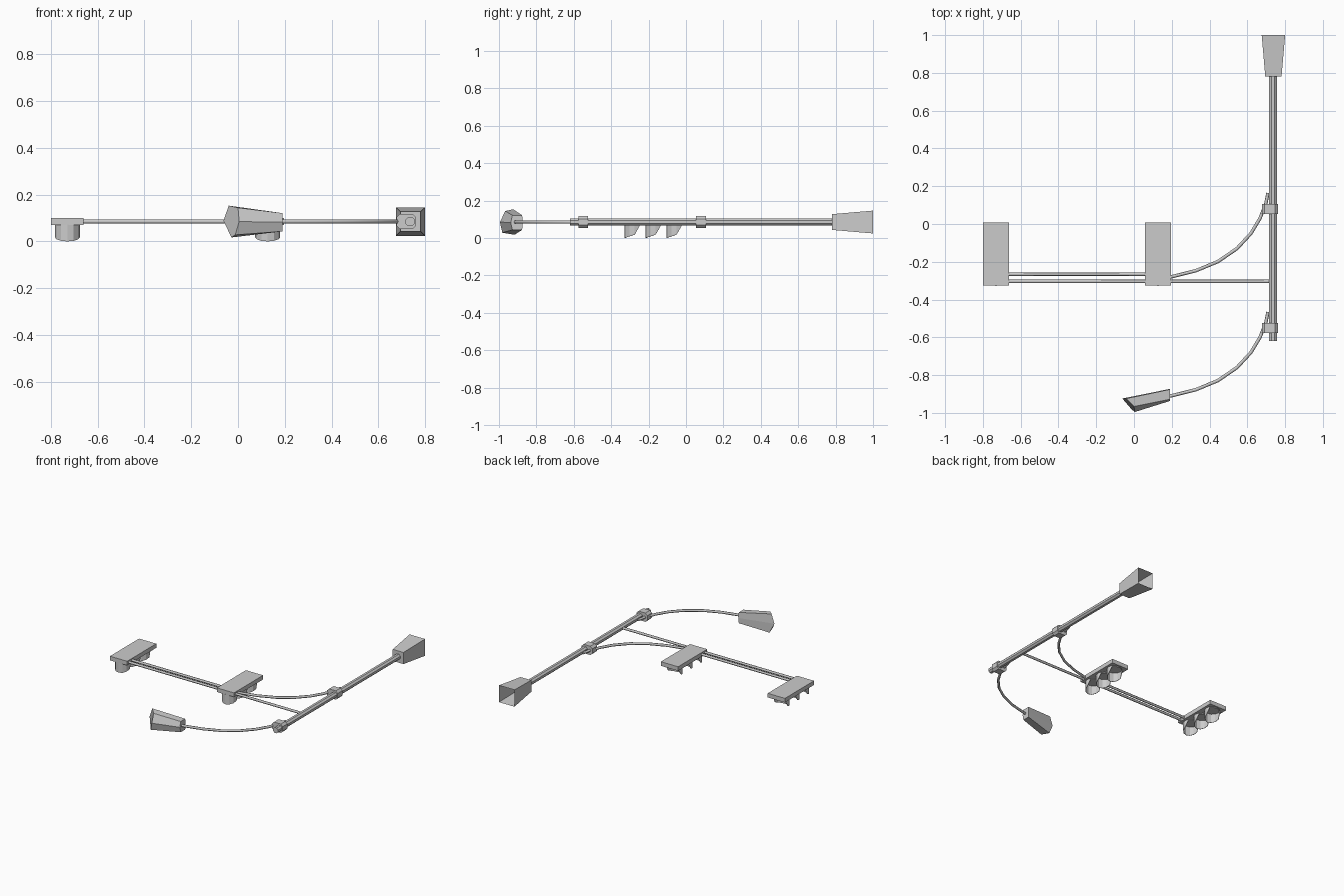
import bpy, bmesh, math

if "Cube" in bpy.data.objects:
    bpy.data.objects.remove(bpy.data.objects["Cube"])

ZC = 0.085      # common axis height of the lying assembly
PX = 0.736      # pole x


def add_mesh(name, verts, faces):
    me = bpy.data.meshes.new(name)
    me.from_pydata(verts, [], faces)
    bm = bmesh.new()
    bm.from_mesh(me)
    bmesh.ops.recalc_face_normals(bm, faces=bm.faces)
    bm.to_mesh(me)
    bm.free()
    ob = bpy.data.objects.new(name, me)
    bpy.context.collection.objects.link(ob)
    return ob


def loft(name, a, b, cap_a=True, cap_b=True):
    """Skin between two rings with the same point count."""
    n = len(a)
    faces = [(i, (i + 1) % n, n + (i + 1) % n, n + i) for i in range(n)]
    if cap_a:
        faces.append(tuple(range(n)))
    if cap_b:
        faces.append(tuple(range(n, 2 * n)))
    return add_mesh(name, a + b, faces)


def box(name, x0, x1, y0, y1, z0, z1):
    ring = [(x0, y0), (x1, y0), (x1, y1), (x0, y1)]
    return loft(name, [(x, y, z0) for x, y in ring], [(x, y, z1) for x, y in ring])


def ring_xz(cx, y, rx, rz, n, turn=0.0):
    return [(cx + rx * math.cos(turn + math.tau * i / n), y,
             ZC + rz * math.sin(turn + math.tau * i / n)) for i in range(n)]


def rod(name, pts, r):
    cu = bpy.data.curves.new(name, 'CURVE')
    cu.dimensions = '3D'
    cu.bevel_depth = r
    cu.bevel_resolution = 1
    cu.use_fill_caps = True
    sp = cu.splines.new('POLY')
    sp.points.add(len(pts) - 1)
    for p, (x, y) in zip(sp.points, pts):
        p.co = (x, y, ZC, 1)
    ob = bpy.data.objects.new(name, cu)
    bpy.context.collection.objects.link(ob)


# Pole with a flared square foot, open underneath
loft("pole", ring_xz(PX, -0.62, 0.022, 0.021, 8, math.pi / 8),
     ring_xz(PX, 0.80, 0.022, 0.021, 8, math.pi / 8))
q = math.sqrt(2)
loft("pole_foot", ring_xz(PX + .002, 0.78, 0.043 * q, 0.042 * q, 4, math.pi / 4),
     ring_xz(PX + .002, 1.0, 0.062 * q, 0.061 * q, 4, math.pi / 4), cap_b=False)

# Curved arms and the clamps that hold them
arc = [(.196, -.28), (.328, -.247), (.444, -.199), (.545, -.130), (.619, -.05),
       (.667, .03), (.698, .108), (.709, .164)]
for label, dy in (("signal", 0.0), ("lamp", -0.63)):
    rod(label + "_arm_curve", [(.13, -.29 + dy)] + [(x, y + dy) for x, y in arc], 0.009)
    oct_xz = [(.677, .068), (.692, .053), (.747, .053), (.762, .068),
              (.762, .102), (.747, .117), (.692, .117), (.677, .102)]
    loft(label + "_arm_clamp", [(x, .054 + dy, z) for x, z in oct_xz],
         [(x, .107 + dy, z) for x, z in oct_xz])

# Straight signal arms
rod("signal_arm_upper", [(-.73, -.304), (PX, -.304)], 0.009)
rod("signal_arm_lower", [(-.73, -.266), (.13, -.266)], 0.009)


# Hood over one lens: half tube with short tapering ends
def hood(name, cx, cy, r=0.052):
    rim, tip = [], []
    for deg in range(-120, 121, 30):
        a = math.radians(deg)
        x, y = cx + r * math.sin(a), cy - r * math.cos(a)
        z = 0.064 if abs(deg) > 100 else 0.018 - 0.018 * math.cos(a)
        rim.append((x, y, 0.072))
        tip.append((x, y, z))
    n = len(rim)
    ob = add_mesh(name, rim + tip, [(i, i + 1, n + i + 1, n + i) for i in range(n - 1)])
    m = ob.modifiers.new("wall", 'SOLIDIFY')
    m.thickness = 0.003
    m.offset = 0


# Signal heads: back box, three lenses and hoods
for s, cx in (("outer", -0.73), ("inner", 0.127)):
    box(s + "_signal_box", cx - .069, cx + .069, -.326, .008, .07, .10)
    for k in range(3):
        cy = -0.274 + 0.112 * k
        disc = [(math.cos(math.tau * i / 12), math.sin(math.tau * i / 12)) for i in range(12)]
        loft(f"{s}_signal_lens_{k + 1}",
             [(cx + .046 * c, cy + .046 * d, .066) for c, d in disc],
             [(cx + .050 * c, cy + .050 * d, .072) for c, d in disc])
        hood(f"{s}_signal_hood_{k + 1}", cx, cy)

# Street lamp head: faceted, widening to a slanted end
near = [(.19, -.876, .121), (.19, -.928, .121), (.19, -.937, .082),
        (.19, -.928, .043), (.19, -.876, .043), (.19, -.873, .082)]
far = [(-.04, -.924, .153), (.0, -.966, .144), (.005, -.995, .085),
       (-.012, -.982, .028), (-.028, -.917, .017), (-.062, -.924, .088)]
loft("lamp_head", near, far)
